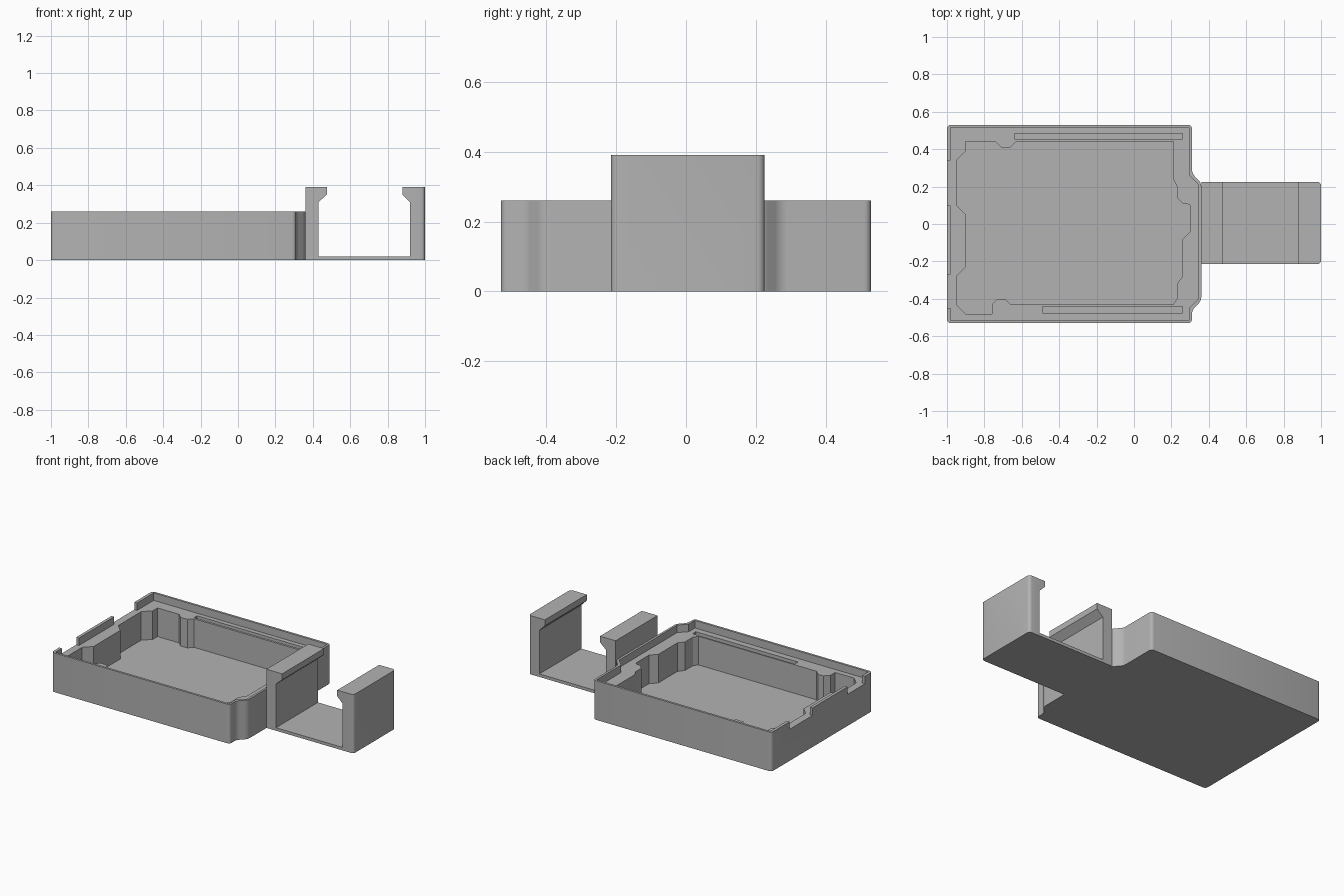
import bpy
import bmesh
from mathutils import Vector

cube = bpy.data.objects.get("Cube")
if cube:
    bpy.data.objects.remove(cube, do_unlink=True)

grey = bpy.data.materials.new("plain grey")
grey.use_nodes = True
colour = (0.45, 0.45, 0.45, 1)
grey.diffuse_color = colour
grey.node_tree.nodes["Principled BSDF"].inputs["Base Color"].default_value = colour


def prism(name, points, start, end, axis="z", radius=0, rounded=lambda middle: True):
    """Extrude a closed profile along z or y, rounding the chosen upright edges."""
    def place(a, b, depth):
        return Vector((a, b, depth)) if axis == "z" else Vector((a, depth, b))

    bm = bmesh.new()
    low = [bm.verts.new(place(a, b, start)) for a, b in points]
    high = [bm.verts.new(place(a, b, end)) for a, b in points]
    bm.faces.new(low)
    bm.faces.new(high)
    count = len(points)
    for i in range(count):
        j = (i + 1) % count
        bm.faces.new((low[i], low[j], high[j], high[i]))
    bmesh.ops.recalc_face_normals(bm, faces=bm.faces)
    if radius:
        edges = []
        for edge in bm.edges:
            a, b = (v.co for v in edge.verts)
            upright = (a - b).to_2d().length < 0.001
            if upright and rounded((a + b) / 2):
                edges.append(edge)
        bmesh.ops.bevel(bm, geom=edges, offset=radius, segments=4,
                        profile=0.5, affect="EDGES")
    mesh = bpy.data.meshes.new(name)
    bm.to_mesh(mesh)
    bm.free()
    mesh.materials.append(grey)
    obj = bpy.data.objects.new(name, mesh)
    bpy.context.collection.objects.link(obj)
    return obj


def rectangle(left, right, front, back):
    return [(left, front), (right, front), (right, back), (left, back)]


def activate(obj):
    bpy.ops.object.select_all(action="DESELECT")
    obj.select_set(True)
    bpy.context.view_layer.objects.active = obj


def carve(target, cutter):
    """Subtract the cutter from the target and throw the cutter away."""
    cutter.hide_render = True
    modifier = target.modifiers.new("carve", "BOOLEAN")
    modifier.operation = "DIFFERENCE"
    modifier.solver = "EXACT"
    modifier.object = cutter
    activate(target)
    bpy.ops.object.modifier_apply(modifier=modifier.name)
    bpy.data.objects.remove(cutter, do_unlink=True)


FLOOR, LEDGE, RIM, ABOVE = 0.02, 0.21, 0.26, 0.4

# Tray: outer block with a stepped right end
outline = [(-1, -0.53), (0.31, -0.53), (0.31, -0.46), (0.36, -0.41),
           (0.36, 0.22), (0.31, 0.27), (0.31, 0.53), (-1, 0.53)]
tray = prism("tray", outline, 0, RIM, radius=0.02)

# Recess that leaves a thin lip around the ledge
lip_inside = [(-0.98, -0.515), (0.295, -0.515), (0.295, -0.45), (0.345, -0.4),
              (0.345, 0.21), (0.295, 0.26), (0.295, 0.515), (-0.98, 0.515)]
carve(tray, prism("lip recess", lip_inside, LEDGE, ABOVE))

# Notches in the lip at the left end, either side of the middle tab
for front, back in ((-0.45, -0.27), (0.1, 0.34)):
    carve(tray, prism("lip notch", rectangle(-1.1, -0.95, front, back), LEDGE, ABOVE))

# Main cavity with its pockets and corner bumps
cavity = [(-0.9, 0.44), (-0.74, 0.44), (-0.71, 0.41), (-0.66, 0.41), (-0.63, 0.44),
          (0.21, 0.44), (0.21, 0.24), (0.23, 0.2), (0.23, 0.14), (0.26, 0.11),
          (0.28, 0.11), (0.3, 0.1), (0.3, -0.04), (0.28, -0.06), (0.26, -0.08),
          (0.26, -0.28), (0.23, -0.32), (0.23, -0.4), (0.21, -0.43), (-0.66, -0.43),
          (-0.69, -0.4), (-0.73, -0.4), (-0.76, -0.43), (-0.76, -0.48), (-0.9, -0.48),
          (-0.95, -0.43), (-0.95, -0.28), (-0.9, -0.23), (-0.9, 0.05), (-0.95, 0.1),
          (-0.95, 0.34), (-0.9, 0.39)]
carve(tray, prism("cavity", cavity, FLOOR, ABOVE))

# Narrow slots in the long ledges
for left, front, back in ((-0.64, 0.455, 0.485), (-0.49, -0.475, -0.44)):
    carve(tray, prism("ledge slot", rectangle(left, 0.26, front, back), 0.12, ABOVE))

# Clip: floor strip with two facing hooked uprights
clip_profile = [(0.36, 0), (1, 0), (1, 0.39), (0.88, 0.39), (0.88, 0.35), (0.92, 0.31),
                (0.92, FLOOR), (0.43, FLOOR), (0.43, 0.31), (0.475, 0.35),
                (0.475, 0.39), (0.36, 0.39)]
clip = prism("hooked_clip", clip_profile, -0.215, 0.225, axis="y")

# Round the outer upright corners of the clip with a matching cutter frame
corner_frame = prism("corner frame", rectangle(0.3, 1.2, -0.4, 0.4), -0.1, 0.5)
rounded_body = prism("rounded body", rectangle(0.36, 1, -0.215, 0.225), -0.2, 0.6,
                     radius=0.02, rounded=lambda middle: middle.x > 0.9)
carve(corner_frame, rounded_body)
carve(clip, corner_frame)

# Smooth only the rounded corners
for obj in (tray, clip):
    activate(obj)
    bpy.ops.object.shade_smooth_by_angle(angle=0.5)
